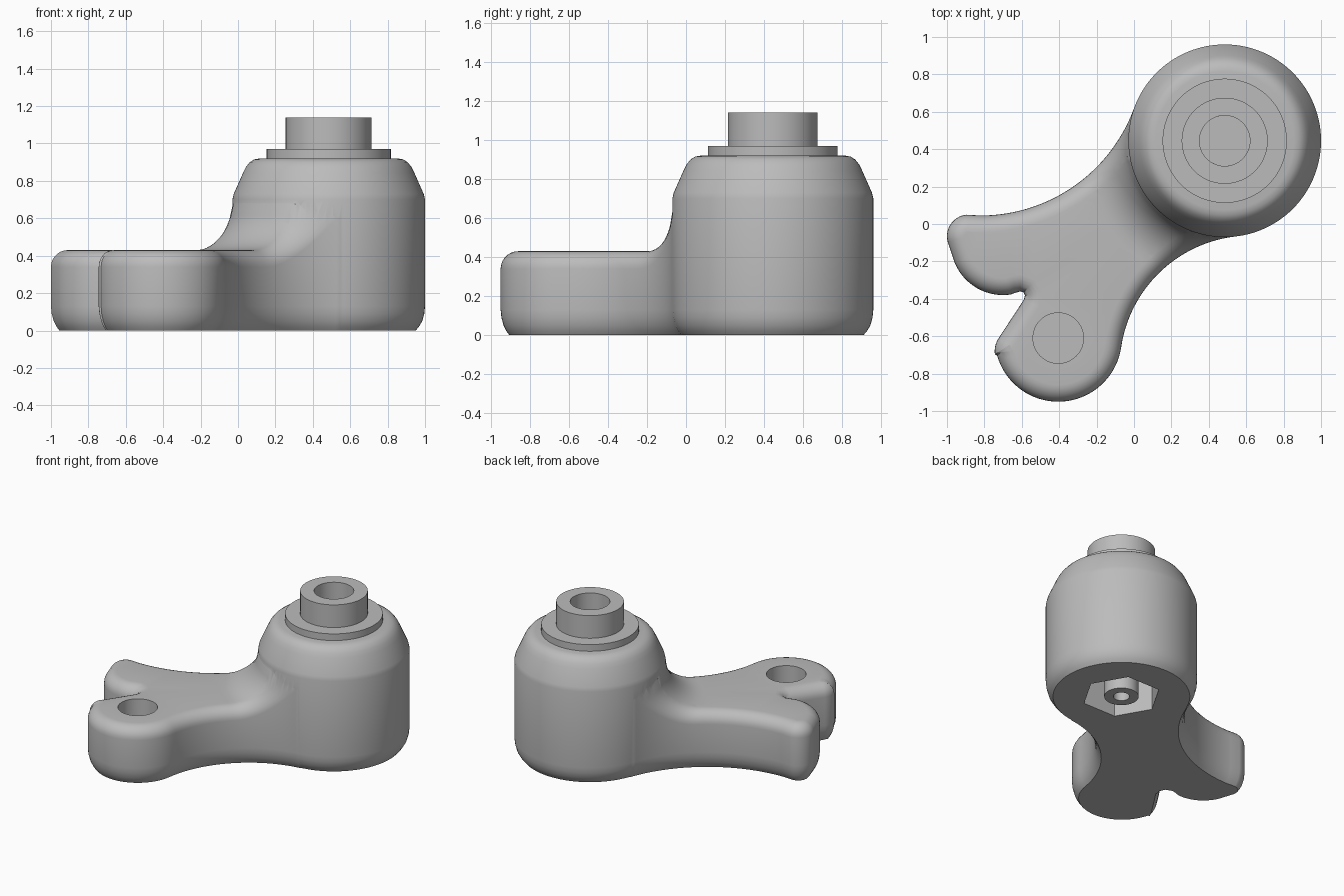
import bpy, bmesh, math
from mathutils import Vector, geometry

if "Cube" in bpy.data.objects:
    bpy.data.objects.remove(bpy.data.objects["Cube"])

grey = bpy.data.materials.new("plain_grey")
grey.use_nodes = True
colour = (0.5, 0.5, 0.5, 1)
grey.diffuse_color = colour
grey.node_tree.nodes["Principled BSDF"].inputs["Base Color"].default_value = colour

POST, POST_R = Vector((0.485, 0.445)), 0.515
FOOT, FOOT_R = Vector((-0.405, -0.61)), 0.34
ARM_H, SHOULDER_H, FLARE, RIM = 0.43, 0.70, 0.25, 0.09


def finish(name, bm):
    bmesh.ops.remove_doubles(bm, verts=bm.verts, dist=1e-5)
    bmesh.ops.recalc_face_normals(bm, faces=bm.faces)
    mesh = bpy.data.meshes.new(name)
    bm.to_mesh(mesh)
    bm.free()
    obj = bpy.data.objects.new(name, mesh)
    bpy.context.collection.objects.link(obj)
    mesh.materials.append(grey)
    return obj


def lathe(name, centre, profile, sides=96, ring=False):
    """Spin (radius, height) points about a vertical axis."""
    bm = bmesh.new()
    vs = [bm.verts.new((centre.x + r, centre.y, z)) for r, z in profile]
    pairs = list(zip(vs, vs[1:])) + ([(vs[-1], vs[0])] if ring else [])
    edges = [bm.edges.new(p) for p in pairs]
    bmesh.ops.spin(bm, geom=vs + edges, cent=(*centre, 0), axis=(0, 0, 1),
                   angle=math.tau, steps=sides, use_merge=True)
    return finish(name, bm)


def plug(name, centre, radius, low, high, sides=64):
    return lathe(name, centre, [(0, low), (radius, low), (radius, high), (0, high)], sides)


def combine(target, tool, operation):
    mod = target.modifiers.new("join", 'BOOLEAN')
    mod.operation, mod.solver, mod.object = operation, 'EXACT', tool
    bpy.context.view_layer.objects.active = target
    bpy.ops.object.modifier_apply(modifier=mod.name)
    bpy.data.objects.remove(tool)


def smooth(obj):
    bpy.ops.object.select_all(action='DESELECT')
    obj.select_set(True)
    bpy.context.view_layer.objects.active = obj
    bpy.ops.object.shade_smooth_by_angle(angle=math.radians(32))


def arc(centre, radius, start, end, steps):
    return [centre + radius * Vector((math.cos(a), math.sin(a)))
            for a in (math.radians(start + (end - start) * i / steps) for i in range(steps + 1))]


def bearing(a, b):
    return math.degrees(math.atan2(b.y - a.y, b.x - a.x))


# Outline of the arm: waist curves, side lobe, notch and foot, counter-clockwise
left_c = POST + (0.875 + POST_R) * Vector((-0.94, 0.342))
left_a = bearing(left_c, POST)
right_r = 0.70
d = (FOOT - POST).length
r1, r2 = POST_R + right_r, FOOT_R + right_r
along = (r1 * r1 - r2 * r2 + d * d) / (2 * d)
axis = (FOOT - POST) / d
right_c = POST + axis * along + Vector((-axis.y, axis.x)) * math.sqrt(r1 * r1 - along * along)
foot_a = bearing(FOOT, right_c)
post_a = bearing(POST, right_c)

outline = arc(left_c, 0.875, left_a, -90, 48)
outline += arc(Vector((-0.885, -0.065)), 0.115, 95, 195, 14)
outline += arc(Vector((-0.70, -0.10)), 0.28, 203, 278, 16)
outline += [Vector(p) for p in ((-0.628, -0.366), (-0.607, -0.36), (-0.59, -0.366),
                                (-0.583, -0.382), (-0.589, -0.405))]
outline += arc(Vector((-0.62, -0.68)), 0.125, 145, 188, 8)
outline += arc(FOOT, FOOT_R, 196, 360 + foot_a, 36)
outline += arc(right_c, right_r, 180 + foot_a, 180 + post_a - (360 if post_a > 0 else 0), 48)
# The closing part lies just inside the post
outline += arc(POST, POST_R - 0.015, post_a + 8, bearing(POST, left_c) - 8, 48)

clean = []
for p in outline:
    if not clean or (p - clean[-1]).length > 0.004:
        clean.append(p)
count = len(clean)
inward = []
for i, p in enumerate(clean):
    a = (p - clean[i - 1]).normalized()
    b = (clean[(i + 1) % count] - p).normalized()
    t = (a + b).normalized()
    inward.append(Vector((-t.y, t.x)))


def top_height(p):
    """Flat arm that sweeps up into the post."""
    t = min(1, max(0, ((p - POST).length - POST_R) / FLARE))
    return ARM_H + (SHOULDER_H - ARM_H) * (1 - math.sqrt(1 - (1 - t) ** 2))


# Arm: stacked rings with eased lower edge and rounded upper rim
bm = bmesh.new()
rings = []
for inset, z in ((0.045, 0), (0.03, 0.02), (0.015, 0.05), (0.004, 0.09), (0, 0.13)):
    rings.append([(*(p + n * inset), z) for p, n in zip(clean, inward)])
for k in range(8):
    a = math.pi / 2 * k / 7
    inset, drop = RIM * (1 - math.cos(a)), RIM * (1 - math.sin(a))
    ring = [p + n * inset for p, n in zip(clean, inward)]
    rings.append([(*p, top_height(p) - drop) for p in ring])
rows = [[bm.verts.new(co) for co in ring] for ring in rings]
for low, high in zip(rows, rows[1:]):
    for i in range(count):
        j = (i + 1) % count
        bm.faces.new((low[i], low[j], high[j], high[i]))
bm.faces.new(list(reversed(rows[0])))

# Arm top: fan of points around the post carries the sweep
points = [Vector(co[:2]) for co in rings[-1]]
for k in range(13):
    points += arc(POST, POST_R - 0.01 + (FLARE + 0.02) * (k / 12) ** 1.8, 150, 295, 48)
verts, _, tris, *_ = geometry.delaunay_2d_cdt(points, [], [list(range(count))], 1, 1e-6)
used = {i: bm.verts.new((*verts[i], top_height(verts[i]))) for i in {i for t in tris for i in t}}
for t in tris:
    bm.faces.new([used[i] for i in t])
body = finish("arm_and_post_body", bm)

# Post: upright drum with tapered shoulder
post = lathe("post", POST, [
    (0, 0), (0.465, 0), (0.482, 0.02), (0.5, 0.05), (0.511, 0.09), (POST_R, 0.13),
    (POST_R, SHOULDER_H), (0.508, 0.73), (0.457, 0.845), (0.442, 0.875), (0.422, 0.9),
    (0.398, 0.915), (0.37, 0.92), (0, 0.92)], 128)
combine(body, post, 'UNION')

# Bolt holes from above, hexagonal pockets from below
for centre, floor, depth in ((POST, 0.55, 0.30), (FOOT, 0.25, 0.22)):
    combine(body, plug("bolt_hole", centre, 0.135, floor, 1.3), 'DIFFERENCE')
    combine(body, plug("hex_pocket", centre, 0.27, -0.1, depth, 6), 'DIFFERENCE')
smooth(body)

# Stepped collar on the post
collar = lathe("top_collar", POST, [
    (0.135, 0.91), (0.332, 0.91), (0.332, 0.97), (0.23, 0.97), (0.23, 1.14), (0.135, 1.14)],
    ring=True)
smooth(collar)

# Small sleeves inside the pockets
for name, centre, top in (("post_sleeve", POST, 0.31), ("foot_sleeve", FOOT, 0.23)):
    sleeve = lathe(name, centre, [
        (0, top), (0.117, top), (0.117, 0), (0.055, 0), (0.055, 0.18), (0, 0.18)], 48)
    smooth(sleeve)
